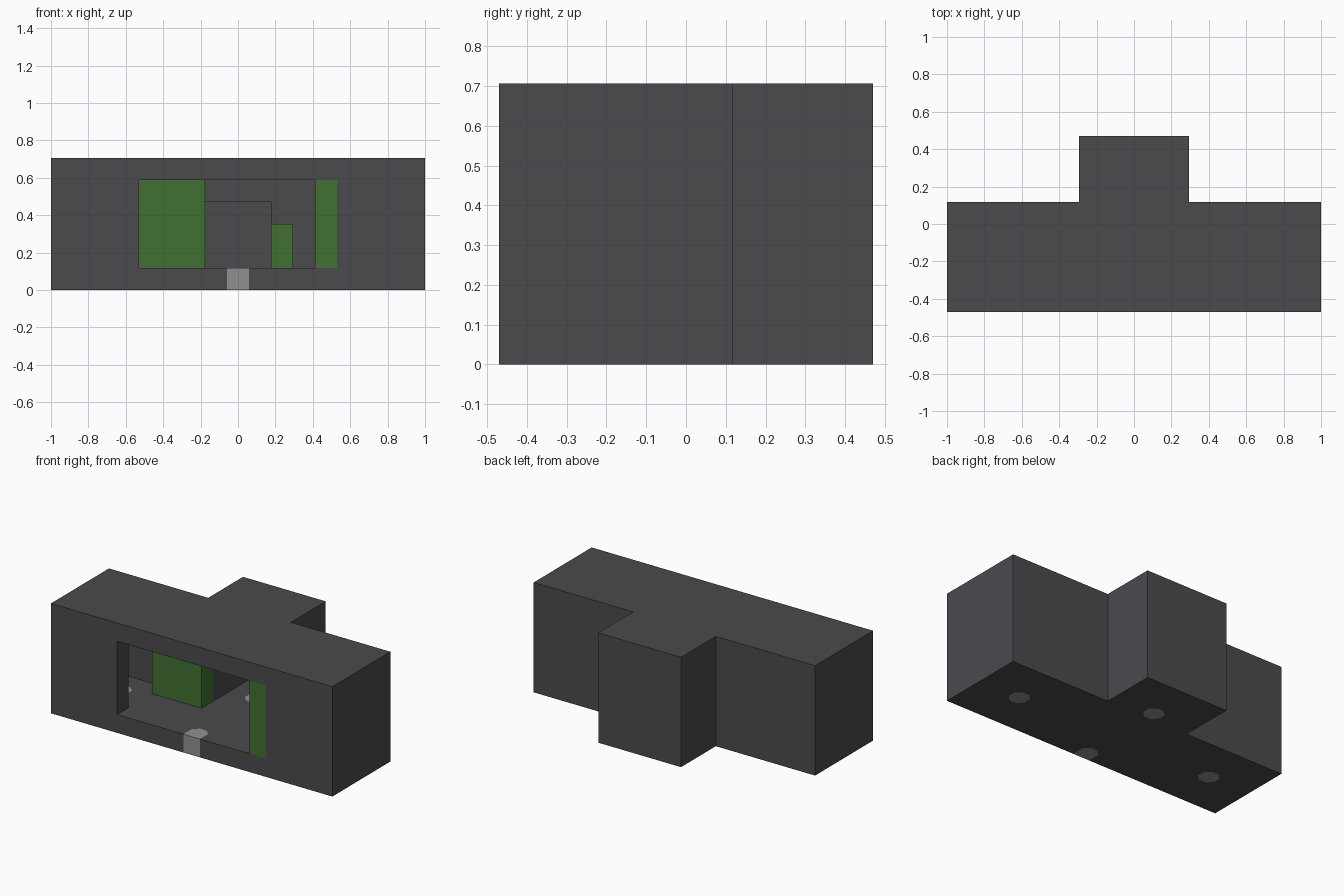
import bpy
import bmesh
import math

if "Cube" in bpy.data.objects:
    bpy.data.objects.remove(bpy.data.objects["Cube"], do_unlink=True)

U = 2 / 17  # one wall thickness


def material(name, rgb):
    m = bpy.data.materials.new(name)
    m.use_nodes = True
    m.diffuse_color = (*rgb, 1)
    m.node_tree.nodes["Principled BSDF"].inputs["Base Color"].default_value = (*rgb, 1)
    return m


CHARCOAL = material("charcoal", (0.070, 0.068, 0.076))
GREEN = material("leaf green", (0.052, 0.165, 0.031))
GREY = material("mid grey", (0.28, 0.28, 0.28))


def prism(name, outline, z0, z1, mat):
    """Extrude a plan outline, given in wall thicknesses, from z0 to z1."""
    bm = bmesh.new()
    face = bm.faces.new([bm.verts.new((x * U, y * U, z0 * U)) for x, y in outline])
    top = bmesh.ops.extrude_face_region(bm, geom=[face])["geom"]
    verts = [v for v in top if isinstance(v, bmesh.types.BMVert)]
    bmesh.ops.translate(bm, verts=verts, vec=(0, 0, (z1 - z0) * U))
    bmesh.ops.recalc_face_normals(bm, faces=bm.faces)
    mesh = bpy.data.meshes.new(name)
    bm.to_mesh(mesh)
    bm.free()
    mesh.materials.append(mat)
    obj = bpy.data.objects.new(name, mesh)
    bpy.context.collection.objects.link(obj)
    return obj


def block(name, x0, x1, y0, y1, z0, z1, mat):
    return prism(name, [(x0, y0), (x1, y0), (x1, y1), (x0, y1)], z0, z1, mat)


def cut(target, cutter):
    cutter.hide_render = True
    mod = target.modifiers.new("cut", "BOOLEAN")
    mod.operation = "DIFFERENCE"
    mod.solver = "EXACT"
    mod.object = cutter
    bpy.context.view_layer.objects.active = target
    bpy.ops.object.modifier_apply(modifier=mod.name)
    bpy.data.objects.remove(cutter, do_unlink=True)


def octagon(cx, cy):
    r = 0.5 / math.cos(math.pi / 8)
    angles = [math.pi / 8 + i * math.pi / 4 for i in range(8)]
    return [(cx + r * math.cos(a), cy + r * math.sin(a)) for a in angles]


def front_inlay(front):
    """Rounded at the back, square where it meets the front face."""
    return [p for p in octagon(0, -3.5) if p[1] > -3.5] + [(-0.5, front), (0.5, front)]


# T-shaped shell
half = [(8.5, -4), (8.5, 1), (2.5, 1), (2.5, 4)]
shell = prism("shell", half + [(-x, y) for x, y in reversed(half)], 0, 6, CHARCOAL)

# Room, rear passage and wide front opening
cut(shell, block("room_cutter", -7.5, 7.5, -3, 0, 1, 5, CHARCOAL))
cut(shell, block("passage_cutter", -1.5, 1.5, -0.5, 3, 1, 4, CHARCOAL))
cut(shell, block("opening_cutter", -4.5, 4.5, -4.5, -2.5, 1, 5, CHARCOAL))

# Round inlays through the floor
for name, x, y in (("left", 6, -1.5), ("right", -6, -1.5), ("passage", 0, 1.5)):
    cut(shell, prism("inlay_cutter", octagon(x, y), -0.5, 1.5, CHARCOAL))
    prism(name + "_floor_inlay", octagon(x, y), 0, 1, GREY)
cut(shell, prism("inlay_cutter", front_inlay(-4.5), -0.5, 1.5, CHARCOAL))
prism("front_floor_inlay", front_inlay(-4), 0, 1, GREY)

# Green blocks in the room and the opening
block("tall_room_block", -4.5, -1.5, -1, 0, 1, 5, GREEN)
block("low_room_block", 1.5, 2.5, -1, 0, 1, 3, GREEN)
block("opening_pillar", 3.5, 4.5, -4, -3, 1, 5, GREEN)
